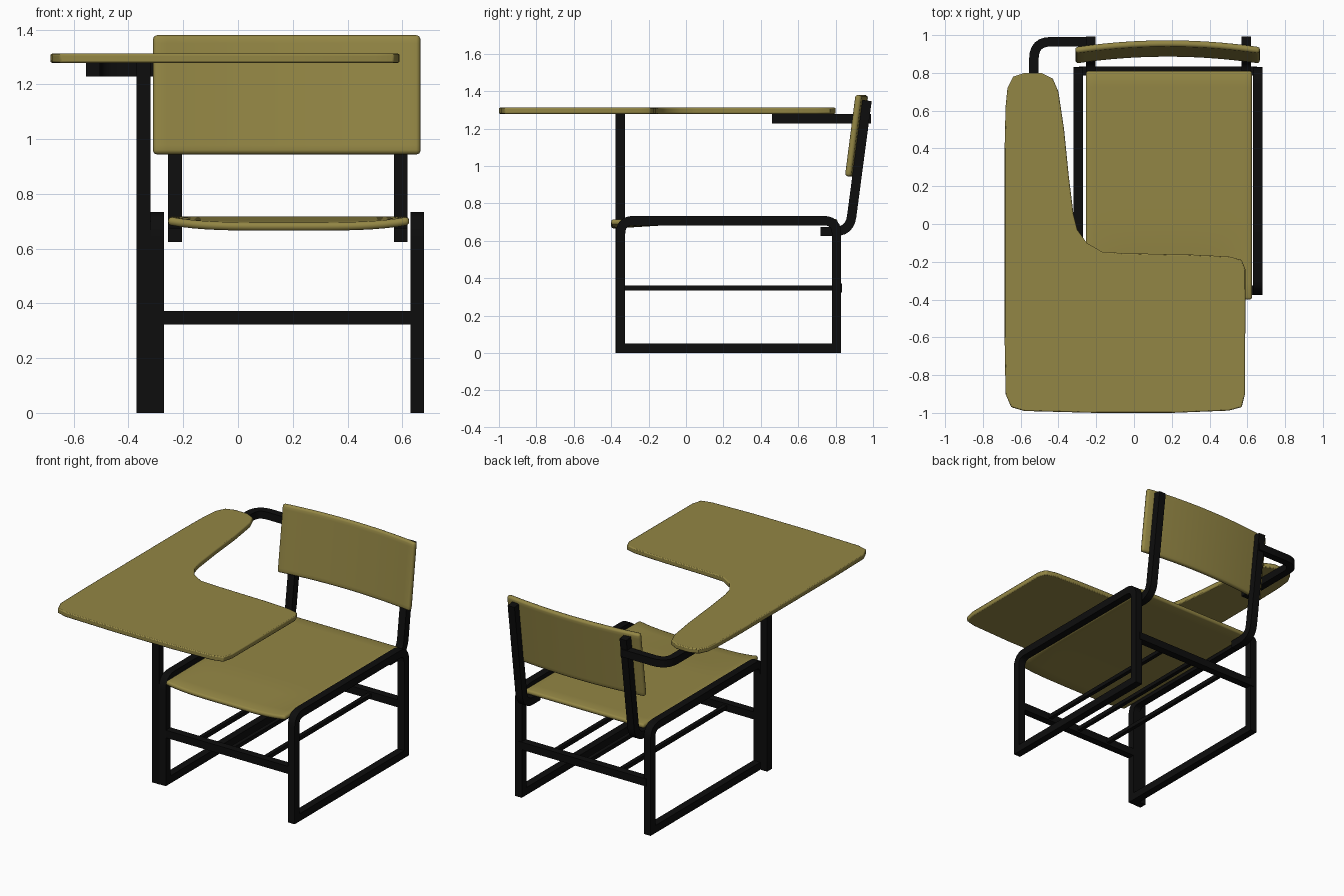
import bpy, bmesh
from mathutils import Vector
from math import radians

if "Cube" in bpy.data.objects:
    bpy.data.objects.remove(bpy.data.objects["Cube"])


def material(name, rgb):
    m = bpy.data.materials.new(name)
    m.use_nodes = True
    m.diffuse_color = (*rgb, 1)
    bsdf = m.node_tree.nodes["Principled BSDF"]
    bsdf.inputs["Base Color"].default_value = (*rgb, 1)
    bsdf.inputs["Roughness"].default_value = 0.6
    return m


WOOD = material("olive wood", (0.29, 0.237, 0.058))
METAL = material("black metal", (0.004, 0.004, 0.004))


def finish(name, bm, mat, bevel=0):
    bmesh.ops.recalc_face_normals(bm, faces=bm.faces[:])
    me = bpy.data.meshes.new(name)
    bm.to_mesh(me)
    bm.free()
    me.materials.append(mat)
    ob = bpy.data.objects.new(name, me)
    bpy.context.collection.objects.link(ob)
    if bevel:
        b = ob.modifiers.new("Bevel", 'BEVEL')
        b.width, b.segments, b.limit_method = bevel, 2, 'ANGLE'
        b.angle_limit = radians(50)
    bpy.ops.object.select_all(action='DESELECT')
    ob.select_set(True)
    bpy.context.view_layer.objects.active = ob
    bpy.ops.object.shade_smooth_by_angle(angle=radians(35))
    return ob


def fillet(points, steps=6):
    """Round each (point, reach) corner with a short quadratic curve."""
    pts = [Vector(p) for p, _ in points]
    out = []
    for i, (_, reach) in enumerate(points):
        p = pts[i]
        if not reach:
            out.append(p)
            continue
        a = p + (pts[i - 1] - p).normalized() * reach
        b = p + (pts[(i + 1) % len(pts)] - p).normalized() * reach
        for k in range(steps + 1):
            t = k / steps
            out.append(a * (1 - t) ** 2 + p * 2 * t * (1 - t) + b * t * t)
    return out


def tube(name, points, normal, closed=False, size=0.05):
    """Square tube swept with mitred joints along a flat path."""
    path, n, h = fillet(points), Vector(normal), size / 2
    bm, rings, count = bmesh.new(), [], len(path)
    for i, p in enumerate(path):
        before = (p - path[i - 1]).normalized() if closed or i else None
        after = (path[(i + 1) % count] - p).normalized() if closed or i < count - 1 else None
        before, after = before or after, after or before
        t = (before + after).normalized()
        side = n.cross(t) / t.dot(after)
        rings.append([bm.verts.new(p + side * h * a + n * h * b)
                      for a, b in ((1, 1), (-1, 1), (-1, -1), (1, -1))])
    for i in range(count if closed else count - 1):
        r, s = rings[i], rings[(i + 1) % count]
        for k in range(4):
            j = (k + 1) % 4
            bm.faces.new((r[k], r[j], s[j], s[k]))
    if not closed:
        bm.faces.new(rings[0])
        bm.faces.new(rings[-1])
    return finish(name, bm, METAL)


def panel(name, shape, thickness, bevel):
    """Bent board: shape maps u, v in -1..1 to a point on its front face."""
    bm = bmesh.new()
    bmesh.ops.create_grid(bm, x_segments=20, y_segments=14, size=1)
    for v in bm.verts:
        v.co = shape(v.co.x, v.co.y)
    ob = finish(name, bm, WOOD)
    s = ob.modifiers.new("Thickness", 'SOLIDIFY')
    s.thickness, s.offset = thickness, 0
    b = ob.modifiers.new("Bevel", 'BEVEL')
    b.width, b.segments, b.limit_method = bevel, 2, 'ANGLE'
    b.angle_limit = radians(50)
    return ob


# Side frames: closed loops with rounded top corners
for side, x in (("right", -0.295), ("left", 0.655)):
    tube(side + "_side_frame",
         [((x, -0.35, 0.025), 0), ((x, -0.35, 0.708), 0.07),
          ((x, 0.805, 0.708), 0.07), ((x, 0.805, 0.025), 0)], (1, 0, 0), True)

# Cross bars and book rack rods
for end, y in (("front", -0.35), ("rear", 0.81)):
    tube(end + "_cross_bar", [((-0.29, y, 0.348), 0), ((0.65, y, 0.348), 0)], (0, 0, 1))
for i in range(3):
    x = -0.06 + i * 0.24
    tube(f"rack_rod_{i + 1}", [((x, -0.35, 0.348), 0), ((x, 0.81, 0.348), 0)],
         (0, 0, 1), size=0.026)

# Backrest supports: forward foot, bend, leaning upright
for side, x in (("right", -0.23), ("left", 0.595)):
    tube(side + "_back_support",
         [((x, 0.72, 0.65), 0), ((x, 0.875, 0.65), 0.08), ((x, 0.968, 1.35), 0)], (1, 0, 0))

# Desk post and bent arm bracket
tube("desk_post", [((-0.345, -0.352, 0), 0), ((-0.345, -0.352, 1.285), 0)], (1, 0, 0))
tube("desk_arm", [((-0.21, 0.965, 1.253), 0), ((-0.53, 0.965, 1.253), 0.09),
                  ((-0.53, 0.46, 1.253), 0)], (0, 0, 1))


# Seat: flat board with a front edge sagging in the middle
def seat_shape(u, v):
    y = 0.205 + 0.605 * v
    sag = 0.022 * (1 - u ** 4) * min(1, max(0, (-0.05 - y) / 0.35))
    return Vector((0.185 + 0.44 * u, y, 0.702 - sag))


panel("seat", seat_shape, 0.03, 0.012)


# Backrest: leaning board bowed backwards
def backrest_shape(u, v):
    return Vector((0.178 + 0.488 * u, 0.929 - 0.036 * u * u + 0.028 * v, 1.162 + 0.217 * v))


panel("backrest", backrest_shape, 0.034, 0.013)

# Desk top: L-shaped slab with an arm rest
outline = [(-0.68, 0.62), (-0.67, 0.72), (-0.64, 0.78), (-0.58, 0.8), (-0.49, 0.8),
           (-0.43, 0.77), (-0.4, 0.7), (-0.37, 0.5), (-0.345, 0.25), (-0.32, 0.05),
           (-0.3, -0.03), (-0.25, -0.1), (-0.17, -0.147), (-0.05, -0.155), (0.3, -0.162),
           (0.5, -0.172), (0.57, -0.19), (0.59, -0.24), (0.588, -0.9), (0.57, -0.97),
           (0.5, -0.988), (0.2, -1), (-0.2, -1), (-0.58, -0.99), (-0.65, -0.97),
           (-0.68, -0.9), (-0.685, -0.6), (-0.685, 0.4)]
bm = bmesh.new()
face = bm.faces.new([bm.verts.new((x, y, 1.279)) for x, y in outline])
top = bmesh.ops.extrude_face_region(bm, geom=[face])["geom"]
bmesh.ops.translate(bm, vec=(0, 0, 0.033),
                    verts=[g for g in top if isinstance(g, bmesh.types.BMVert)])
finish("desk_top", bm, WOOD, 0.006)
